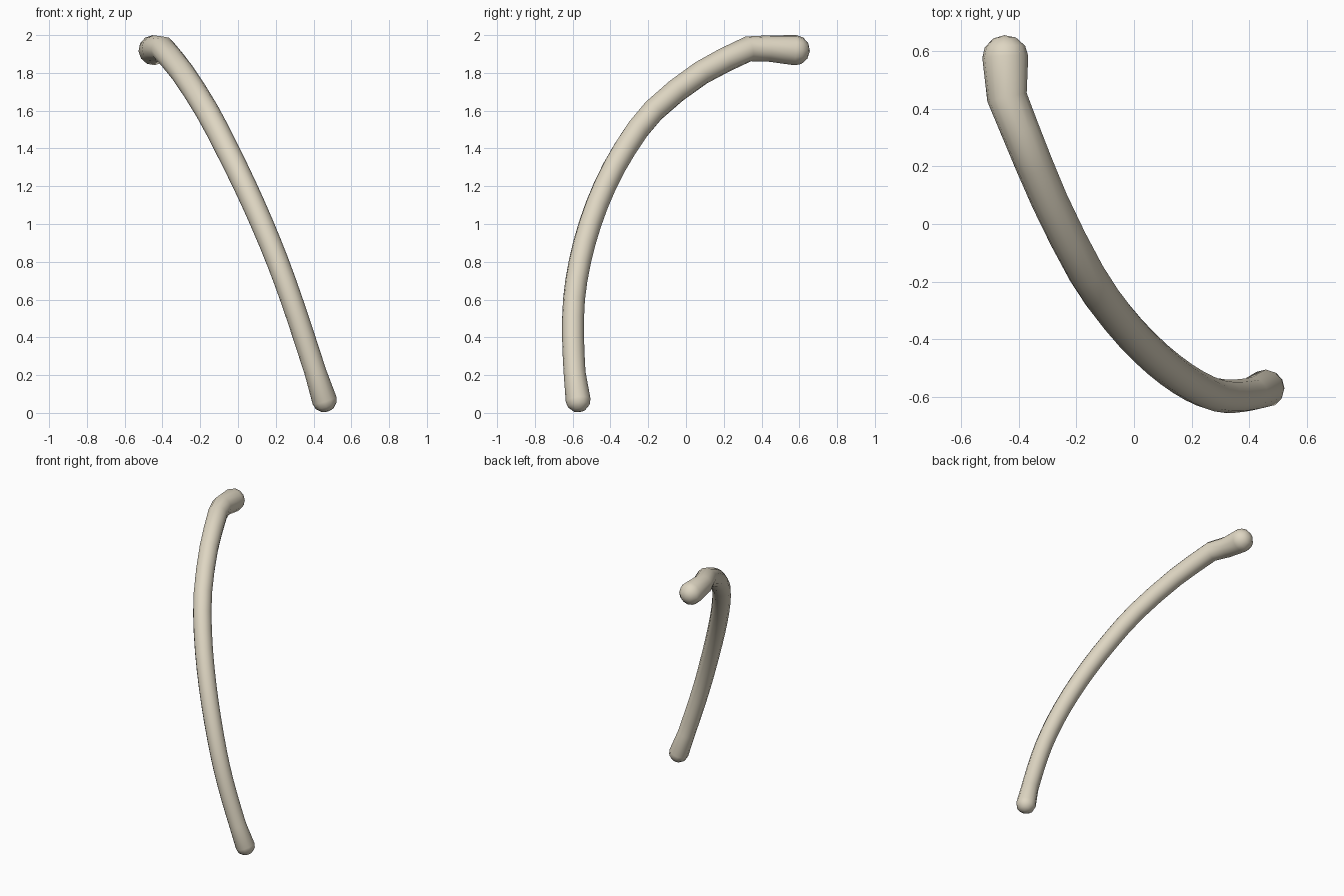
import bpy, bmesh, math
from mathutils import Vector

if "Cube" in bpy.data.objects:
    bpy.data.objects.remove(bpy.data.objects["Cube"])

SIDES = 12

# Centre line of the bent rod: x, y, z, radius (foot to tip)
PATH = [
    (0.458, -0.571, 0.066, 0.066),
    (0.410, -0.590, 0.215, 0.058),
    (0.350, -0.598, 0.40, 0.058),
    (0.283, -0.593, 0.60, 0.058),
    (0.210, -0.562, 0.80, 0.059),
    (0.128, -0.508, 1.00, 0.060),
    (0.038, -0.430, 1.20, 0.061),
    (-0.060, -0.322, 1.40, 0.062),
    (-0.165, -0.172, 1.60, 0.063),
    (-0.293, 0.080, 1.80, 0.064),
    (-0.397, 0.330, 1.927, 0.067),
    (-0.441, 0.440, 1.929, 0.070),
    (-0.447, 0.580, 1.920, 0.080),
]


def catmull(a, b, c, d, t):
    return 0.5 * (2 * b + (c - a) * t + (2 * a - 5 * b + 4 * c - d) * t * t
                  + (3 * b - a - 3 * c + d) * t ** 3)


# Smooth the long bow, keep the bends near both ends crisp
pts = [Vector(p) for p in PATH]
line = []
for i, p in enumerate(pts):
    line.append(p)
    if 1 <= i <= 9:
        a = pts[i - 1] if i > 1 else 2 * p - pts[2]
        d = pts[i + 2] if i < 9 else 2 * pts[10] - pts[9]
        line.append(catmull(a, p, pts[i + 1], d, 0.5))

pos = [p.to_3d() for p in line]
rad = [p[3] for p in line]
tan = []
for i in range(len(pos)):
    a = (pos[i] - pos[i - 1]).normalized() if i else None
    b = (pos[i + 1] - pos[i]).normalized() if i < len(pos) - 1 else None
    tan.append(((a or b) + (b or a)).normalized())

# Rounded caps: extra rings past each end
CAP = [math.radians(a) for a in (62, 30)]


def cap_rings(c, t, r):
    return [(c + t * (r * 0.95 * math.cos(a)), t, r * math.sin(a)) for a in CAP[::-1]]


rings = cap_rings(pos[0], -tan[0], rad[0])
rings = [(c, tan[0], r) for c, t, r in rings]
rings += list(zip(pos, tan, rad))
rings += cap_rings(pos[-1], tan[-1], rad[-1])[::-1]

# Sweep a round section along the line without twisting
bm = bmesh.new()
normal = Vector((1, 0, 0))
loops = []
for c, t, r in rings:
    normal = (normal - t * normal.dot(t)).normalized()
    side = t.cross(normal)
    loops.append([bm.verts.new(c + r * (normal * math.cos(k * math.tau / SIDES)
                                        + side * math.sin(k * math.tau / SIDES)))
                  for k in range(SIDES)])
for a, b in zip(loops, loops[1:]):
    for k in range(SIDES):
        n = (k + 1) % SIDES
        bm.faces.new((a[k], a[n], b[n], b[k]))

# Close both ends with a pole point
for loop, c, t, r in ((loops[0], pos[0], -tan[0], rad[0]),
                      (loops[-1], pos[-1], tan[-1], rad[-1])):
    pole = bm.verts.new(c + t * r * 0.95)
    for k in range(SIDES):
        bm.faces.new((loop[k], loop[(k + 1) % SIDES], pole))
bmesh.ops.recalc_face_normals(bm, faces=bm.faces)
for f in bm.faces:
    f.smooth = True

mesh = bpy.data.meshes.new("curved_rod")
bm.to_mesh(mesh)
bm.free()
rod = bpy.data.objects.new("curved_rod", mesh)
bpy.context.collection.objects.link(rod)

mat = bpy.data.materials.new("bone beige")
mat.diffuse_color = (0.73, 0.67, 0.54, 1)
mat.use_nodes = True
mat.node_tree.nodes["Principled BSDF"].inputs["Base Color"].default_value = mat.diffuse_color
mesh.materials.append(mat)
